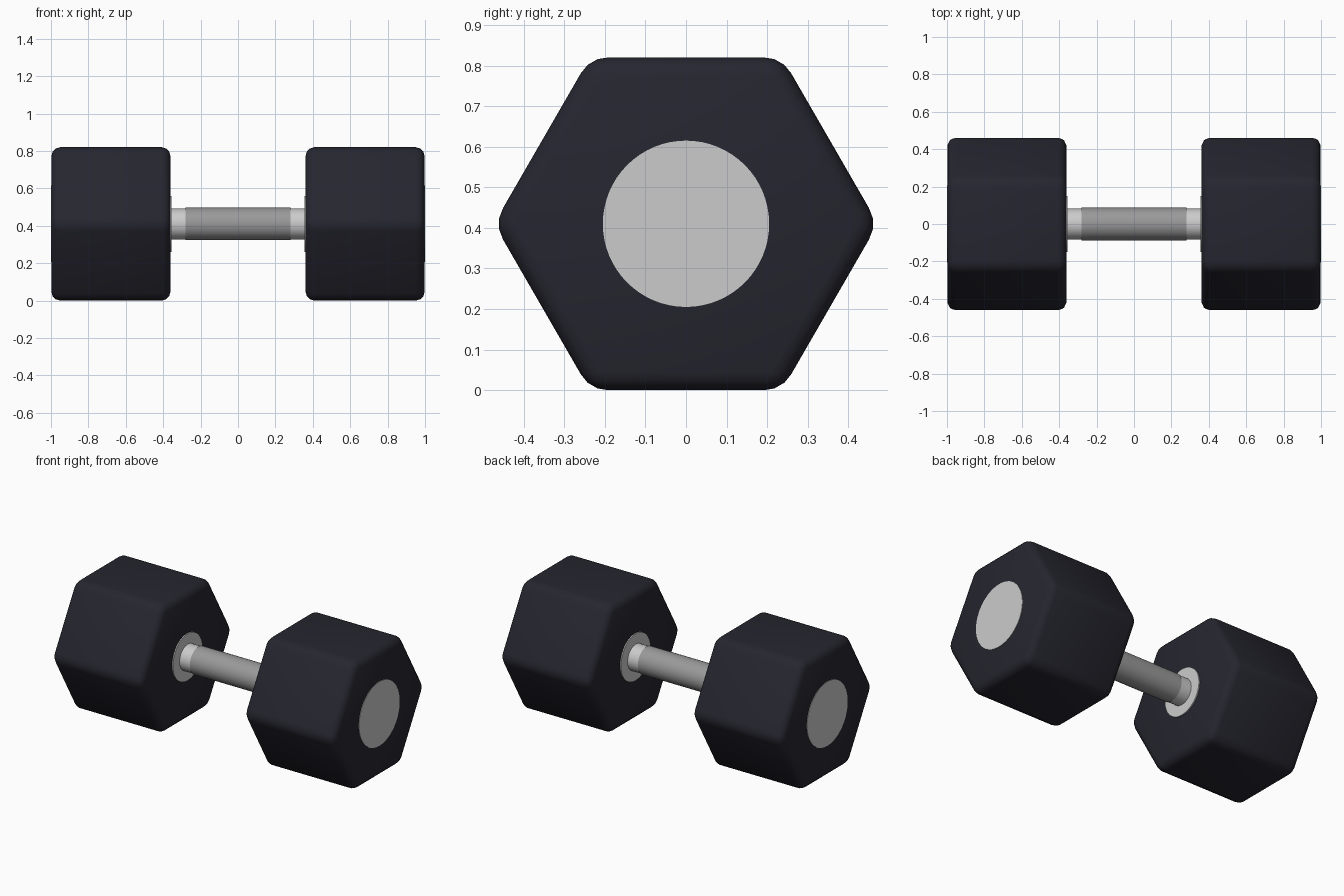
import bpy, bmesh, math

if "Cube" in bpy.data.objects:
    bpy.data.objects.remove(bpy.data.objects["Cube"])

CZ = 0.41  # height of the bar axis


def material(name, rgb):
    m = bpy.data.materials.new(name)
    m.diffuse_color = (*rgb, 1.0)
    m.use_nodes = True
    m.node_tree.nodes["Principled BSDF"].inputs["Base Color"].default_value = m.diffuse_color
    return m


rubber = material("dark_rubber", (0.019, 0.019, 0.029))
steel = material("bright_steel", (0.60, 0.60, 0.60))
grip_steel = material("grip_steel", (0.32, 0.32, 0.32))


def prism(name, x0, x1, radius, sides, mat, bevel=0.0, segments=1):
    """Closed prism along x, first corner pointing to +y."""
    x0, x1 = min(x0, x1), max(x0, x1)
    bm = bmesh.new()
    rings = []
    for x in (x0, x1):
        rings.append([bm.verts.new((x,
                                    radius * math.cos(2 * math.pi * i / sides),
                                    CZ + radius * math.sin(2 * math.pi * i / sides)))
                      for i in range(sides)])
    a, b = rings
    for i in range(sides):
        j = (i + 1) % sides
        bm.faces.new((a[i], a[j], b[j], b[i]))
    bm.faces.new(a)
    bm.faces.new(b)
    bmesh.ops.recalc_face_normals(bm, faces=bm.faces)
    if bevel:
        bmesh.ops.bevel(bm, geom=bm.edges[:], offset=bevel, segments=segments,
                        profile=0.5, affect='EDGES')
    me = bpy.data.meshes.new(name)
    bm.to_mesh(me)
    bm.free()
    me.materials.append(mat)
    ob = bpy.data.objects.new(name, me)
    bpy.context.collection.objects.link(ob)
    bpy.ops.object.select_all(action='DESELECT')
    ob.select_set(True)
    bpy.context.view_layer.objects.active = ob
    bpy.ops.object.shade_smooth_by_angle(angle=math.radians(35))
    return ob


# bar and the darker grip sleeve in its middle
prism("handle_bar", -0.40, 0.40, 0.083, 48, steel)
prism("handle_grip", -0.28, 0.28, 0.087, 48, grip_steel)

# hexagonal heads with end plates and inner collars
for s, side in ((-1, "left"), (1, "right")):
    prism(side + "_head", s * 0.362, s * 0.997, 0.41 / math.cos(math.pi / 6), 6,
          rubber, 0.045, 3)
    prism(side + "_end_plate", s * 0.98, s * 1.0, 0.205, 64, steel)
    prism(side + "_collar", s * 0.355, s * 0.39, 0.15, 64, steel)
